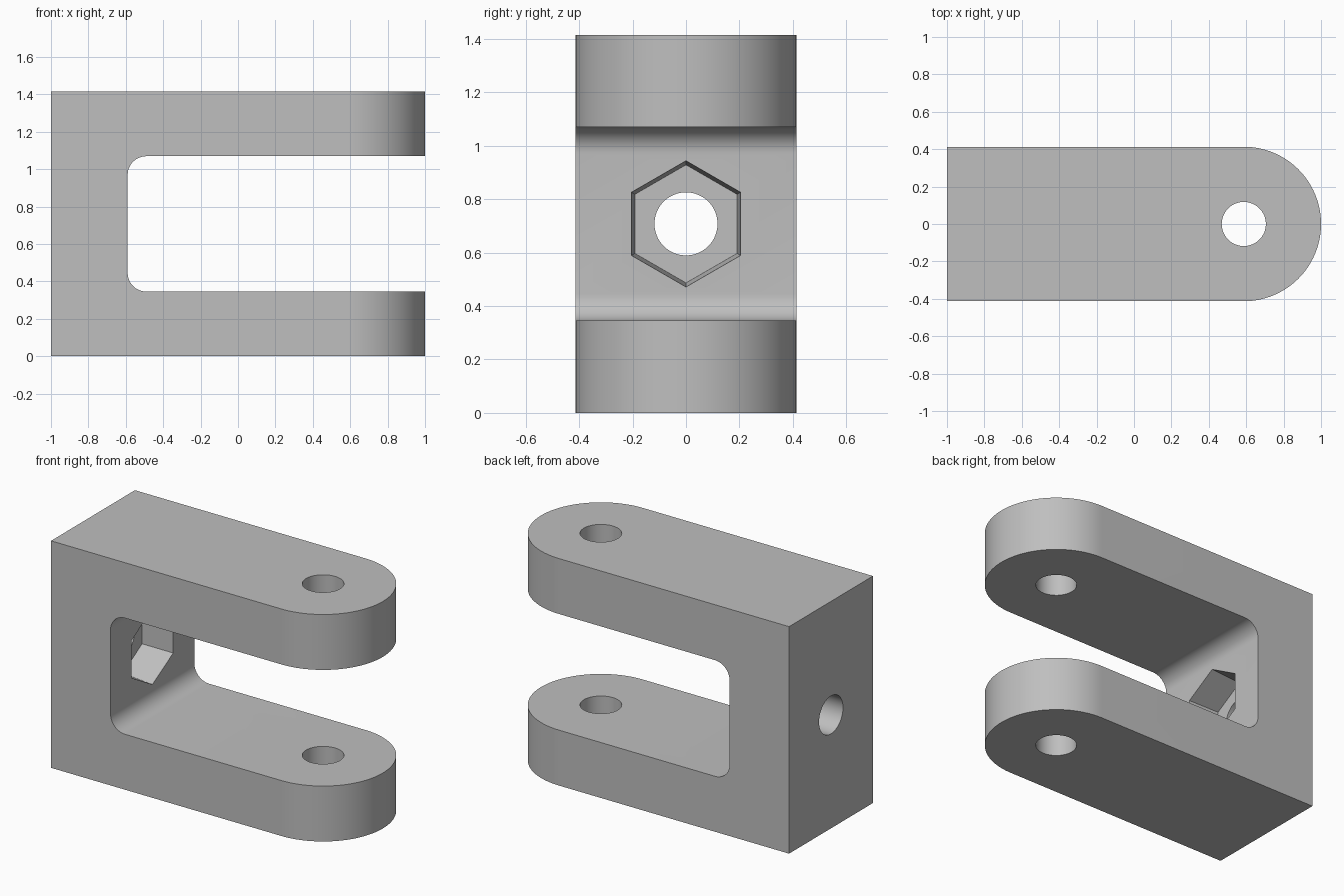
import bpy
import bmesh
from math import sin, cos, pi, radians
from mathutils import Matrix, Vector

if "Cube" in bpy.data.objects:
    bpy.data.objects.remove(bpy.data.objects["Cube"])

HEIGHT = 1.415
MID = HEIGHT / 2
HALF_W = 0.413
PIN_X = 1 - HALF_W
SLOT_X = -0.59
SLOT_HALF = 0.362
FILLET = 0.1
HOLE_R = 0.118

grey = bpy.data.materials.new("plain grey")
grey.use_nodes = True
colour = (0.52, 0.52, 0.52, 1)
grey.diffuse_color = colour
grey.node_tree.nodes["Principled BSDF"].inputs["Base Color"].default_value = colour


def arc(cx, cy, r, start, end, steps):
    angles = [radians(start + (end - start) * i / steps) for i in range(steps + 1)]
    return [(cx + r * cos(a), cy + r * sin(a)) for a in angles]


def finish(name, bm):
    bmesh.ops.recalc_face_normals(bm, faces=bm.faces)
    mesh = bpy.data.meshes.new(name)
    bm.to_mesh(mesh)
    bm.free()
    mesh.materials.append(grey)
    obj = bpy.data.objects.new(name, mesh)
    bpy.context.collection.objects.link(obj)
    return obj


def prism(name, points, offset):
    """Extrude a closed outline of 3D points along an offset."""
    bm = bmesh.new()
    face = bm.faces.new([bm.verts.new(p) for p in points])
    new = bmesh.ops.extrude_face_region(bm, geom=[face])["geom"]
    bmesh.ops.translate(bm, vec=Vector(offset),
                        verts=[v for v in new if isinstance(v, bmesh.types.BMVert)])
    return finish(name, bm)


def cone(name, sides, r1, r2, depth, matrix):
    bm = bmesh.new()
    bmesh.ops.create_cone(bm, cap_ends=True, segments=sides, radius1=r1,
                          radius2=r2, depth=depth, matrix=matrix)
    return finish(name, bm)


def cut(target, cutter):
    cutter.hide_render = True
    mod = target.modifiers.new(cutter.name, "BOOLEAN")
    mod.operation = "DIFFERENCE"
    mod.solver = "EXACT"
    mod.object = cutter
    bpy.context.view_layer.objects.active = target
    bpy.ops.object.modifier_apply(modifier=mod.name)
    bpy.data.objects.remove(cutter)


# Solid body: square at the back, rounded at the pin end
plan = [(-1, HALF_W), (-1, -HALF_W)] + arc(PIN_X, 0, HALF_W, -90, 90, 64)
clevis = prism("clevis_fork", [(x, y, 0) for x, y in plan], (0, 0, HEIGHT))

# Slot between the arms with filleted inner corners
inner = SLOT_X + FILLET
low, high = MID - SLOT_HALF, MID + SLOT_HALF
slot = [(1.2, low), (1.2, high)]
slot += arc(inner, high - FILLET, FILLET, 90, 180, 12)
slot += arc(inner, low + FILLET, FILLET, 180, 270, 12)
cut(clevis, prism("slot_cutter", [(x, -1, z) for x, z in slot], (0, 2, 0)))

# Pin hole through both arms
cut(clevis, cone("pin_hole_cutter", 64, HOLE_R, HOLE_R, 4,
                 Matrix.Translation((PIN_X, 0, MID))))

# Bolt hole through the base
along_x = Matrix.Rotation(pi / 2, 4, "Y")
cut(clevis, cone("bolt_hole_cutter", 64, HOLE_R, HOLE_R, 1,
                 Matrix.Translation((-0.8, 0, MID)) @ along_x))

# Slightly tapered hexagonal nut pocket, corners pointing sideways
pocket_depth = 0.205
overlap = 0.02
slope = 0.015 / pocket_depth
cut(clevis, cone("nut_pocket_cutter", 6, 0.221, 0.236 + slope * overlap,
                 pocket_depth + overlap,
                 Matrix.Translation((SLOT_X + (overlap - pocket_depth) / 2, 0, MID))
                 @ along_x @ Matrix.Rotation(pi / 2, 4, "Z")))

# Smooth the curved walls, keep the edges crisp
bpy.ops.object.select_all(action="DESELECT")
clevis.select_set(True)
bpy.context.view_layer.objects.active = clevis
bpy.ops.object.shade_smooth_by_angle(angle=radians(30))
